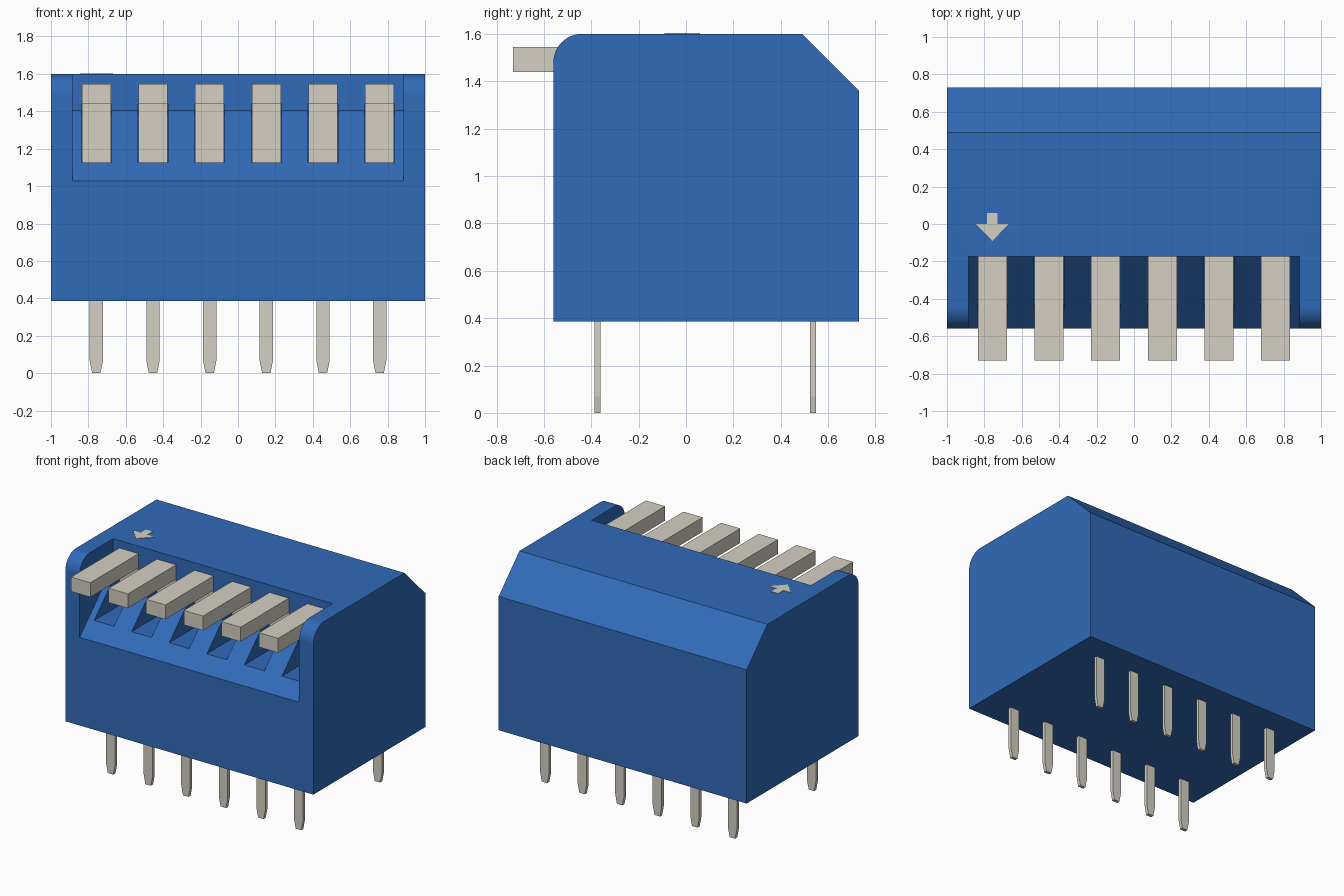
import bpy, bmesh, math

cube = bpy.data.objects.get("Cube")
if cube:
    bpy.data.objects.remove(cube, do_unlink=True)


def make_material(name, colour):
    mat = bpy.data.materials.new(name)
    mat.use_nodes = True
    mat.diffuse_color = colour
    mat.node_tree.nodes["Principled BSDF"].inputs["Base Color"].default_value = colour
    return mat


BLUE = make_material("blue plastic", (0.03, 0.145, 0.48, 1))
CREAM = make_material("pale grey", (0.66, 0.63, 0.545, 1))


def prism(name, outline, place, spans, mat):
    """Extrude a 2D outline over each span; place(u, v, w) gives the 3D point."""
    bm = bmesh.new()
    for start, end in spans:
        face = bm.faces.new([bm.verts.new(place(u, v, start)) for u, v in outline])
        offset = bm.verts.new(place(0, 0, end)).co - bm.verts.new(place(0, 0, start)).co
        ext = bmesh.ops.extrude_face_region(bm, geom=[face])["geom"]
        moved = [g for g in ext if isinstance(g, bmesh.types.BMVert)]
        bmesh.ops.translate(bm, verts=moved, vec=offset)
    bmesh.ops.delete(bm, geom=[v for v in bm.verts if not v.link_faces], context="VERTS")
    bmesh.ops.recalc_face_normals(bm, faces=bm.faces)
    mesh = bpy.data.meshes.new(name)
    bm.to_mesh(mesh)
    bm.free()
    mesh.materials.append(mat)
    obj = bpy.data.objects.new(name, mesh)
    bpy.context.collection.objects.link(obj)
    return obj


def side(y, z, x):
    return (x, y, z)


def front(x, z, y):
    return (x, y, z)


def flat(x, y, z):
    return (x, y, z)


PITCH = 0.303
CENTRES = [(i - 2.5) * PITCH for i in range(6)]
FRONT, BACK, BASE, TOP = -0.56, 0.73, 0.385, 1.6
WALL = -0.175          # rear wall of the switch recess
SLOT_FLOOR = 1.125


def around(width):
    return [(c - width / 2, c + width / 2) for c in CENTRES]


# Housing: rounded front top edge, chamfered rear top edge
R = 0.12
arc = [(FRONT + R - R * math.cos(a), TOP - R + R * math.sin(a))
       for a in (math.radians(90 * i / 12) for i in range(13))]
profile = [(FRONT, BASE)] + arc + [(0.49, TOP), (BACK, 1.36), (BACK, BASE)]
body = prism("housing", profile, side, [(-1, 1)], BLUE)

# Sloped recess and the slots cut into its slope
recess = prism("recess_cutter",
               [(FRONT - 0.1, 0.93), (WALL, 1.405), (WALL, 1.8), (FRONT - 0.1, 1.8)],
               side, [(-0.885, 0.885)], BLUE)
recess.data.vertices.foreach_get  # outline runs past the front face at the slope angle
slots = prism("slot_cutter",
              [(FRONT, SLOT_FLOOR), (WALL + 0.01, SLOT_FLOOR),
               (WALL + 0.01, 1.44), (FRONT, 1.44)],
              side, around(0.16), BLUE)

bpy.context.view_layer.objects.active = body
body.select_set(True)
for cutter in (recess, slots):
    mod = body.modifiers.new(cutter.name, "BOOLEAN")
    mod.operation = "DIFFERENCE"
    mod.solver = "EXACT"
    mod.object = cutter
    bpy.ops.object.modifier_apply(modifier=mod.name)
    bpy.data.objects.remove(cutter, do_unlink=True)
bpy.ops.object.shade_smooth_by_angle(angle=math.radians(25))

# Levers with a foot filling the back of each slot
lever = [(-0.73, 1.44), (WALL, 1.44), (WALL, SLOT_FLOOR), (WALL + 0.03, SLOT_FLOOR),
         (WALL + 0.03, 1.545), (-0.73, 1.545)]
for i, span in enumerate(around(0.155)):
    prism(f"lever_{i + 1}", lever, side, [span], CREAM)

# Two rows of flat pins with tapered tips
for row, y in (("front", -0.374), ("rear", 0.536)):
    for i, c in enumerate(CENTRES):
        pin = [(c - 0.036, BASE + 0.02), (c - 0.036, 0.07), (c - 0.022, 0),
               (c + 0.022, 0), (c + 0.036, 0.07), (c + 0.036, BASE + 0.02)]
        prism(f"{row}_pin_{i + 1}", pin, front, [(y - 0.012, y + 0.012)], CREAM)

# Arrow mark on the top
half = [(0.028, 0.06), (0.028, 0), (0.088, 0)]
cx = CENTRES[0]
arrow = ([(cx + x, y) for x, y in half] + [(cx, -0.09)]
         + [(cx - x, y) for x, y in reversed(half)])
prism("arrow_mark", arrow, flat, [(TOP - 0.003, TOP + 0.003)], CREAM)
